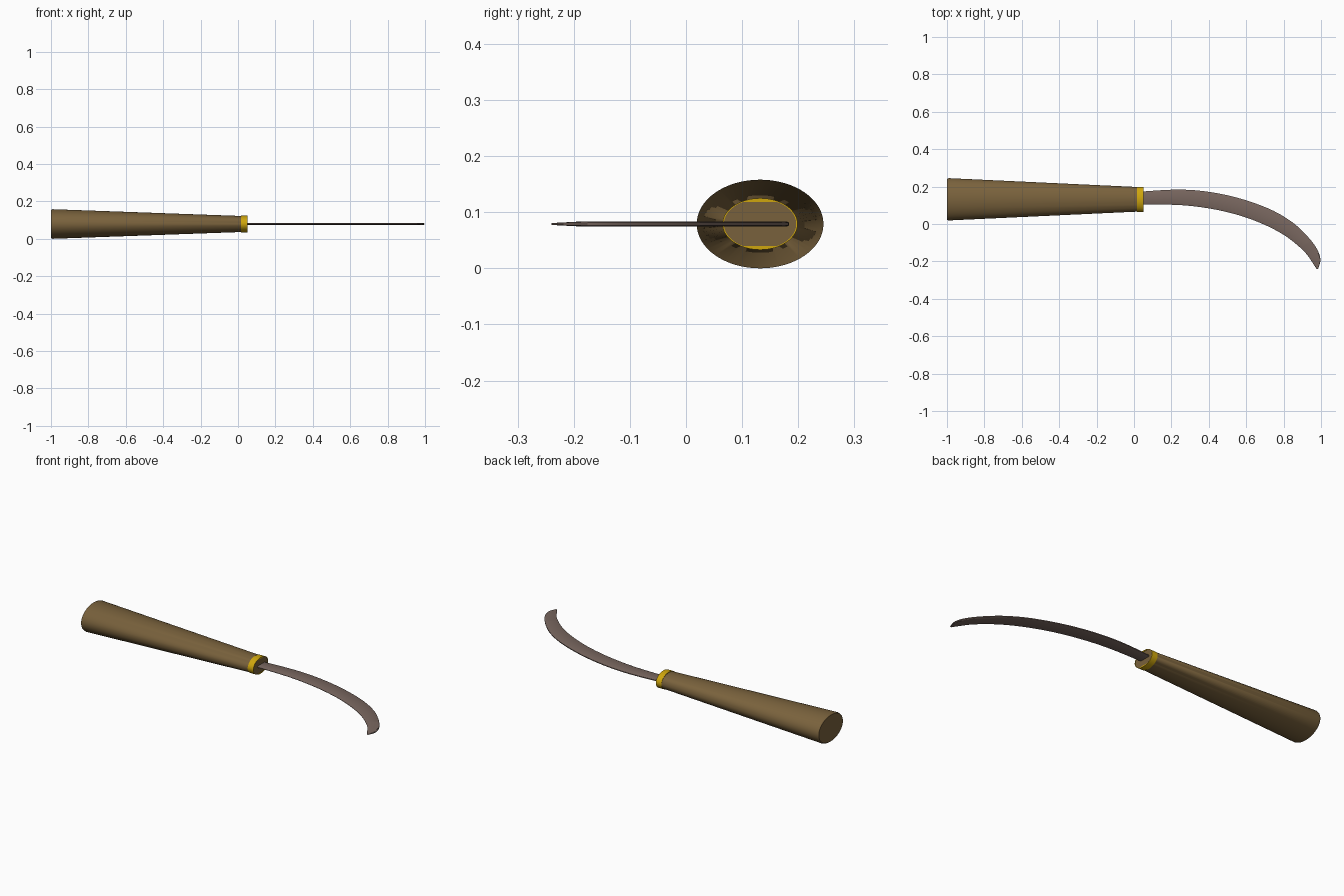
import bpy, math
from mathutils import Vector
from mathutils.geometry import interpolate_bezier

if "Cube" in bpy.data.objects:
    bpy.data.objects.remove(bpy.data.objects["Cube"])

CY, CZ = 0.132, 0.079   # handle axis


def material(name, col):
    m = bpy.data.materials.new(name)
    m.diffuse_color = (*col, 1)
    m.use_nodes = True
    m.node_tree.nodes["Principled BSDF"].inputs["Base Color"].default_value = m.diffuse_color
    return m


wood = material("wood", (0.19, 0.12, 0.045))
brass = material("brass", (0.62, 0.38, 0.004))
steel = material("dull_steel", (0.19, 0.135, 0.115))


def loft(name, rings, mat, angle=35, closed=False):
    """Skin a list of equal-length point rings, capped unless closed."""
    n, k = len(rings[0]), len(rings)
    verts = [p for r in rings for p in r]
    faces = []
    for i in range(k if closed else k - 1):
        a, b = i * n, ((i + 1) % k) * n
        for j in range(n):
            j2 = (j + 1) % n
            faces.append((a + j, a + j2, b + j2, b + j))
    if not closed:
        faces.append(tuple(reversed(range(n))))
        faces.append(tuple(range((k - 1) * n, k * n)))
    me = bpy.data.meshes.new(name)
    me.from_pydata(verts, [], faces)
    me.materials.append(mat)
    ob = bpy.data.objects.new(name, me)
    bpy.context.collection.objects.link(ob)
    bpy.ops.object.select_all(action='DESELECT')
    ob.select_set(True)
    bpy.context.view_layer.objects.active = ob
    bpy.ops.object.mode_set(mode='EDIT')
    bpy.ops.mesh.select_all(action='SELECT')
    bpy.ops.mesh.normals_make_consistent(inside=False)
    bpy.ops.object.mode_set(mode='OBJECT')
    bpy.ops.object.shade_smooth_by_angle(angle=math.radians(angle))
    return ob


def oval(x, ry, rz, clip=1.0, n=64):
    pts = []
    for i in range(n):
        a = 2 * math.pi * i / n
        z = max(-clip, min(clip, rz * math.sin(a)))
        pts.append((x, CY + ry * math.cos(a), CZ + z))
    return pts


# Tapered oval handle with softened butt and flattened front end
loft("handle", [oval(-1.0, 0.108, 0.074), oval(-0.997, 0.111, 0.077),
                oval(-0.99, 0.113, 0.079), oval(0.015, 0.066, 0.043),
                oval(0.016, 0.065, 0.045, 0.039),
                oval(0.048, 0.065, 0.045, 0.039)], wood)

# Ferrule band
loft("ferrule", [oval(0.015, 0.067, 0.046), oval(0.05, 0.067, 0.046),
                 oval(0.05, 0.0645, 0.0445, 0.039),
                 oval(0.015, 0.0645, 0.0445, 0.039)], brass, closed=True)


# Curved blade: smooth back and cutting edges sampled from a few points
def spline(pts, per=6):
    pts = [Vector((x, y, 0)) for x, y in pts]
    out = []
    for i in range(len(pts) - 1):
        p0, p1 = pts[i], pts[i + 1]
        t0 = (p1 - pts[max(i - 1, 0)]) / 2
        t1 = (pts[min(i + 2, len(pts) - 1)] - p0) / 2
        seg = interpolate_bezier(p0, p0 + t0 / 3, p1 - t1 / 3, p1, per + 1)
        out += seg[:-1] if i < len(pts) - 2 else seg
    return out


back = spline([(-0.1, 0.160), (0.05, 0.174), (0.24, 0.184), (0.40, 0.172),
               (0.565, 0.137), (0.725, 0.080), (0.84, 0.014), (0.92, -0.058),
               (0.975, -0.128), (0.997, -0.19), (0.984, -0.24)])
edge = spline([(-0.1, 0.104), (0.05, 0.104), (0.25, 0.101), (0.42, 0.080),
               (0.57, 0.044), (0.70, -0.005), (0.80, -0.058), (0.87, -0.110),
               (0.92, -0.158), (0.95, -0.20), (0.976, -0.24)])
rings = []
for i, (o, e) in enumerate(zip(back, edge)):
    t = i / (len(back) - 1)
    h = 0.0048 * min(1, 0.3 + (1 - t) * 5)
    up = Vector((0, 0, 1))
    c = up * CZ
    inner, outer = e.lerp(o, 0.12), o.lerp(e, 0.06)
    rings.append([e + c + up * h * 0.25, inner + c + up * h, outer + c + up * h,
                  o + c + up * h * 0.5, o + c - up * h * 0.5, outer + c - up * h,
                  inner + c - up * h, e + c - up * h * 0.25])
loft("blade", rings, steel, 30)
